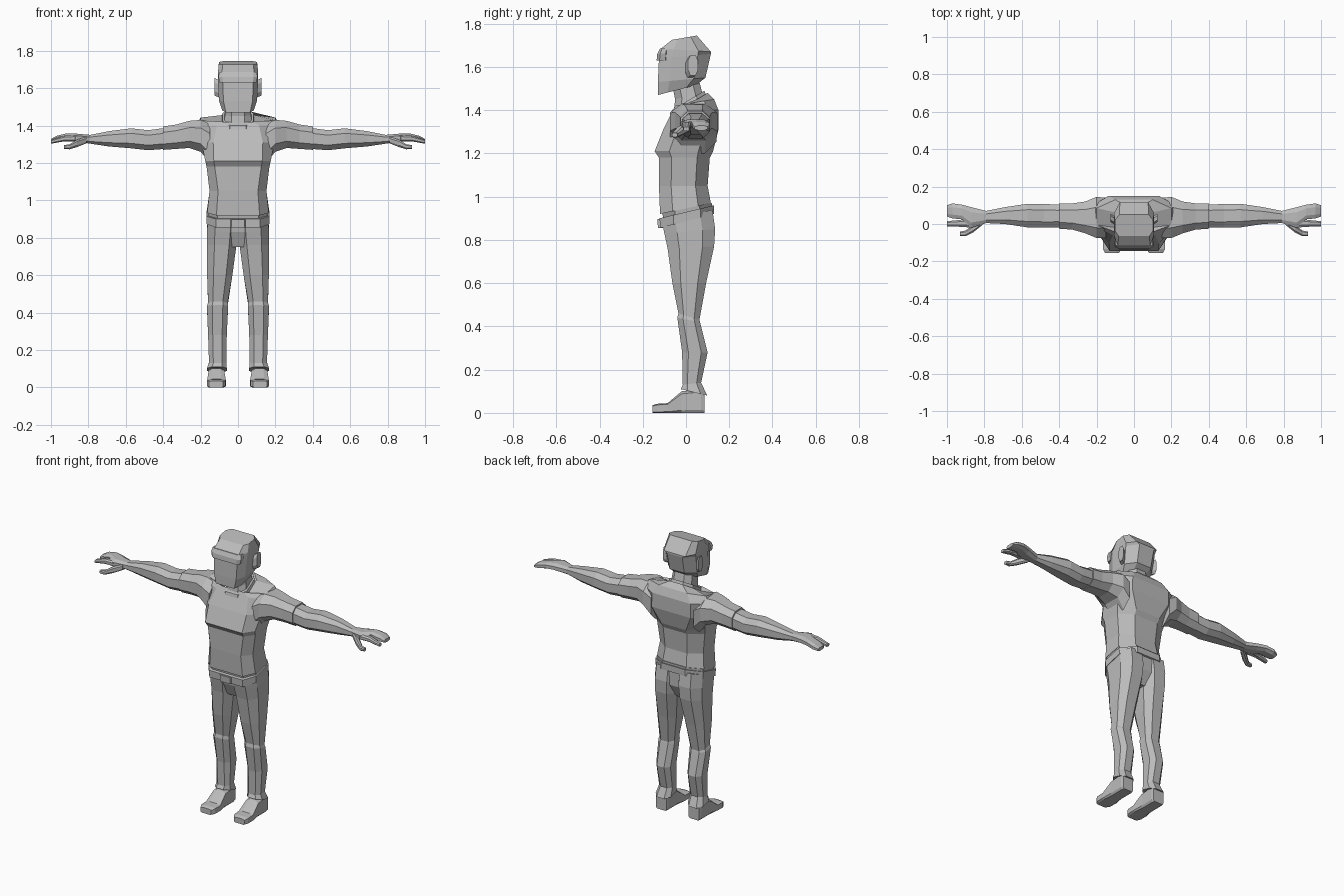
import bpy
import bmesh

cube = bpy.data.objects.get("Cube")
if cube:
    bpy.data.objects.remove(cube, do_unlink=True)

grey = bpy.data.materials.new("plain grey")
grey.use_nodes = True
colour = (0.5, 0.5, 0.5, 1)
grey.diffuse_color = colour
grey.node_tree.nodes["Principled BSDF"].inputs["Base Color"].default_value = colour


def octagon(a0, a1, b0, b1, front=.25, back=.25, side=.25):
    """Chamfered rectangle; the chamfers are fractions of its size."""
    corners = [(front, 0), (1 - front, 0), (1, side), (1, 1 - side),
               (1 - back, 1), (back, 1), (0, 1 - side), (0, side)]
    return [(a0 + (a1 - a0) * u, b0 + (b1 - b0) * v, v) for u, v in corners]


def level(x0, x1, y0, y1, z_front, z_back=None, **chamfer):
    """Horizontal section, tilted when its back height differs."""
    z_back = z_front if z_back is None else z_back
    return [(x, y, z_front + (z_back - z_front) * v)
            for x, y, v in octagon(x0, x1, y0, y1, **chamfer)]


def body(half_width, y0, y1, z_front, z_back=None, **chamfer):
    """Horizontal section centred on the body."""
    return level(-half_width, half_width, y0, y1, z_front, z_back, **chamfer)


def across(x, y0, y1, z0, z1):
    """Upright section facing sideways, for arms and ears."""
    return [(x, y, z) for y, z, v in octagon(y0, y1, z0, z1)]


def along(y, x0, x1, z0, z1):
    """Upright section facing forward, for shoes."""
    return [(x, y, z) for x, z, v in octagon(x0, x1, z0, z1, front=.1, side=.12)]


def loft(name, rings, mirror=False):
    """Skin a chain of sections and close both ends."""
    bm = bmesh.new()
    loops = [[bm.verts.new(p) for p in ring] for ring in rings]
    for low, high in zip(loops, loops[1:]):
        count = len(low)
        for i in range(count):
            j = (i + 1) % count
            bm.faces.new((low[i], low[j], high[j], high[i]))
    bm.faces.new(loops[0][::-1])
    bm.faces.new(loops[-1])
    bmesh.ops.recalc_face_normals(bm, faces=bm.faces)
    mesh = bpy.data.meshes.new(name)
    bm.to_mesh(mesh)
    bm.free()
    mesh.materials.append(grey)
    obj = bpy.data.objects.new(name, mesh)
    bpy.context.collection.objects.link(obj)
    if mirror:
        obj.modifiers.new("Mirror", "MIRROR").use_axis[0] = True
    return obj


# Shirt, with the overhanging chest and the tilted collar opening
loft("shirt", [
    body(.165, -.12, .115, .92, .97, front=.15),
    body(.152, -.125, .1, 1.05, front=.15),
    body(.168, -.125, .11, 1.18, front=.13),
    body(.175, -.145, .125, 1.21, front=.13),
    body(.195, -.105, .15, 1.31, front=.16, back=.15),
    body(.225, -.06, .15, 1.4, 1.4, front=.25, back=.2),
    body(.2, -.05, .13, 1.42, 1.45, front=.3, back=.25),
    body(.09, -.06, .1, 1.38, 1.48),
])

# Collar band around the neck
loft("collar", [
    body(.088, -.07, .1, 1.38, 1.45),
    body(.082, -.065, .085, 1.4, 1.49),
])

loft("neck", [
    body(.075, -.06, .085, 1.37, 1.44),
    body(.07, -.05, .075, 1.45, 1.48),
    body(.065, -.065, .06, 1.52, 1.54),
])

# Head: narrow jaw, flat face, angular crown
loft("head", [
    body(.085, -.13, .045, 1.47, 1.515, front=.12),
    body(.102, -.13, .09, 1.53, 1.55, front=.12),
    body(.108, -.125, .115, 1.64, 1.66, front=.12),
    body(.108, -.115, .115, 1.685, 1.67, front=.1, back=.15),
    body(.102, -.065, .05, 1.725, 1.745, front=.1, back=.12),
])

# Band standing proud above the eyes
loft("brow_band", [
    body(.098, -.136, -.08, 1.63, 1.63, front=.1),
    body(.105, -.133, -.08, 1.66, 1.665, front=.1),
    body(.1, -.12, -.08, 1.685, 1.685, front=.1),
])

loft("ear", [
    across(.1, -.005, .04, 1.55, 1.64),
    across(.125, .01, .055, 1.56, 1.655),
], mirror=True)

# Short sleeves
loft("sleeve", [
    across(.15, -.075, .14, 1.2, 1.41),
    across(.2, -.075, .145, 1.26, 1.43),
    across(.26, -.05, .12, 1.28, 1.425),
    across(.33, -.03, .11, 1.275, 1.405),
    across(.4, -.025, .11, 1.27, 1.395),
], mirror=True)

# Bare forearm running into the palm and the joined fingers
loft("forearm_and_hand", [
    across(.39, -.018, .103, 1.275, 1.387),
    across(.48, -.02, .107, 1.268, 1.375),
    across(.57, -.018, .108, 1.278, 1.385),
    across(.69, 0, .09, 1.288, 1.37),
    across(.79, .005, .07, 1.303, 1.35),
    across(.87, -.02, .09, 1.315, 1.357),
    across(.92, .025, .103, 1.318, 1.357),
    across(.97, .03, .11, 1.31, 1.345),
    across(1, .04, .1, 1.307, 1.328),
], mirror=True)

loft("index_finger", [
    across(.86, -.02, .03, 1.315, 1.35),
    across(.93, -.015, .022, 1.315, 1.345),
    across(1, -.012, .015, 1.303, 1.323),
], mirror=True)

loft("thumb", [
    across(.81, -.005, .03, 1.305, 1.34),
    across(.86, -.045, -.005, 1.285, 1.325),
    across(.9, -.065, -.035, 1.273, 1.3),
    across(.93, -.065, -.04, 1.275, 1.295),
], mirror=True)

# Belt tilts down toward the front
loft("belt", [
    body(.167, -.12, .13, .855, .92, front=.15),
    body(.169, -.122, .13, .9, .96, front=.15),
])

loft("buckle", [
    body(.04, -.13, -.1, .855, .855, front=.05),
    body(.04, -.132, -.1, .897, .897, front=.05),
])

# Trouser seat joins the two legs
loft("trouser_seat", [
    body(.06, -.06, .08, .75, .75),
    body(.15, -.095, .12, .83, .83, front=.2),
    body(.163, -.11, .12, .93, .97, front=.15),
])

loft("trouser_leg", [
    level(0, .163, -.11, .122, .88, .94),
    level(0, .165, -.1, .135, .83, .85),
    level(.008, .165, -.085, .13, .76, .77),
    level(.03, .165, -.063, .093, .6),
    level(.055, .16, -.035, .062, .46, .43),
    level(.053, .166, -.04, .065, .44, .42),
    level(.06, .16, -.018, .1, .28),
    level(.062, .155, -.015, .07, .13, .14),
    level(.06, .166, -.025, .098, .11, .08),
], mirror=True)

# Shoes with a low toe and a tall ankle
loft("shoe", [
    along(-.155, .08, .155, 0, .035),
    along(-.135, .067, .165, 0, .042),
    along(-.085, .065, .165, 0, .045),
    along(-.02, .073, .157, 0, .1),
    along(.07, .073, .157, 0, .11),
    along(.085, .078, .152, 0, .09),
], mirror=True)
